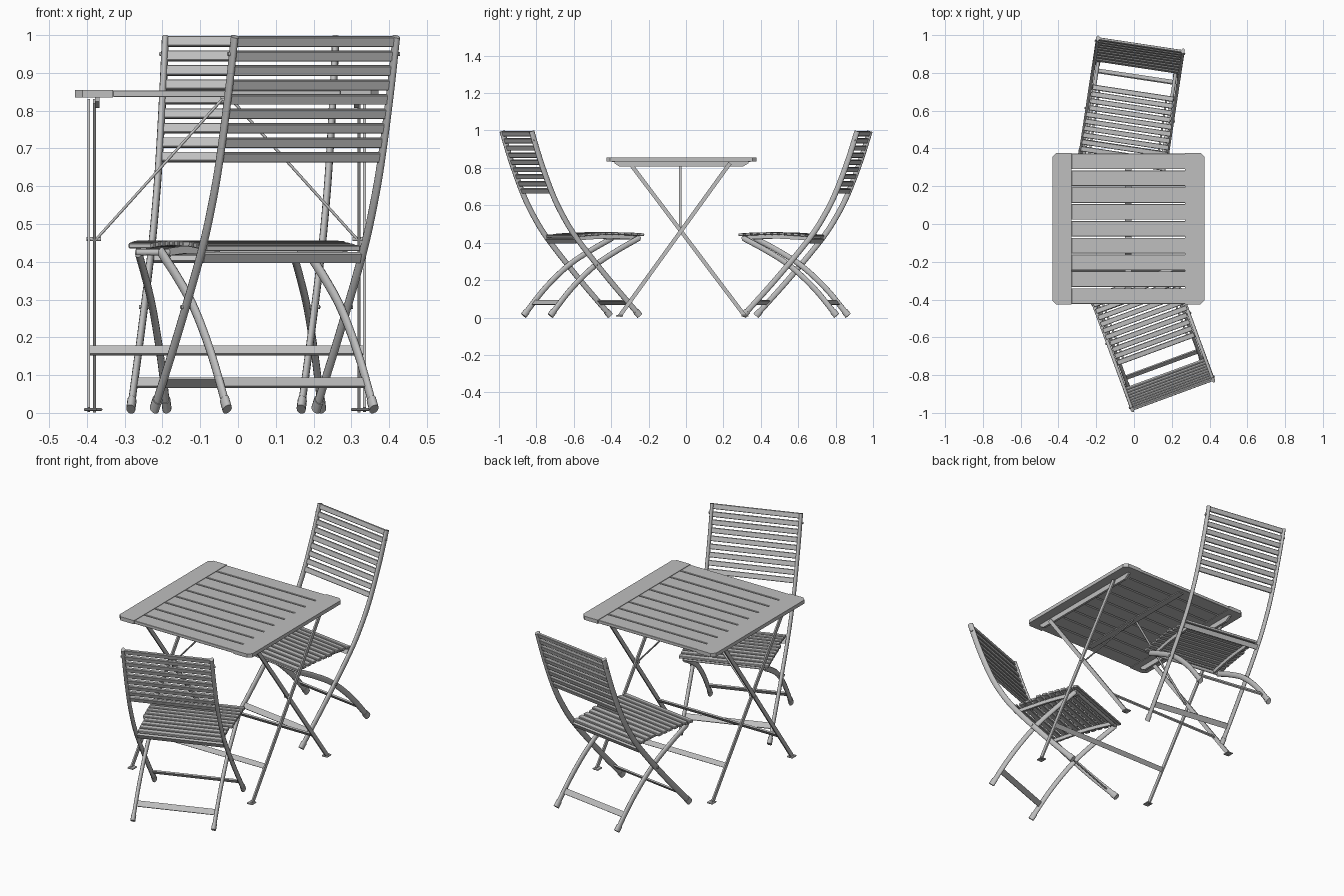
import bpy, bmesh, math
from mathutils import Matrix, Vector

cube = bpy.data.objects.get("Cube")
if cube:
    bpy.data.objects.remove(cube, do_unlink=True)

GREY = (0.52, 0.52, 0.52, 1)
mat = bpy.data.materials.new("plain_grey")
mat.use_nodes = True
mat.diffuse_color = GREY
mat.node_tree.nodes["Principled BSDF"].inputs["Base Color"].default_value = GREY


def finish(name, bm, place):
    bmesh.ops.recalc_face_normals(bm, faces=bm.faces)
    mesh = bpy.data.meshes.new(name)
    bm.to_mesh(mesh)
    bm.free()
    mesh.materials.append(mat)
    obj = bpy.data.objects.new(name, mesh)
    obj.matrix_world = place
    bpy.context.collection.objects.link(obj)
    return obj


def box(name, center, size, place=Matrix(), tilt=0, bevel=0.0):
    bm = bmesh.new()
    m = Matrix.Translation(center) @ Matrix.Rotation(tilt, 4, 'X') @ Matrix.Diagonal((*size, 1))
    bmesh.ops.create_cube(bm, size=1, matrix=m)
    if bevel:
        bmesh.ops.bevel(bm, geom=bm.edges[:], offset=bevel, segments=1, affect='EDGES')
    return finish(name, bm, place)


def prism(name, points, depth):
    # Extrude a closed outline of 3D points along a vector
    bm = bmesh.new()
    face = bm.faces.new([bm.verts.new(p) for p in points])
    new = bmesh.ops.extrude_face_region(bm, geom=[face])["geom"]
    bmesh.ops.translate(bm, vec=depth, verts=[v for v in new if isinstance(v, bmesh.types.BMVert)])
    return finish(name, bm, Matrix())


def sweep(name, path, rx, ry, place=Matrix(), sides=12):
    # Oval tube (or flat bar with 4 sides) along a path
    path = [Vector(p) for p in path]
    bm = bmesh.new()
    rings = []
    for i, p in enumerate(path):
        t = (path[min(i + 1, len(path) - 1)] - path[max(i - 1, 0)]).normalized()
        side = Vector((0, 1, 0)) if abs(t.x) > 0.5 else Vector((1, 0, 0))
        other = t.cross(side).normalized()
        ring = []
        for k in range(sides):
            a = 2 * math.pi * (k + 0.5) / sides
            ring.append(bm.verts.new(p + side * rx * math.cos(a) + other * ry * math.sin(a)))
        rings.append(ring)
    for a, b in zip(rings, rings[1:]):
        for k in range(sides):
            n = (k + 1) % sides
            bm.faces.new((a[k], a[n], b[n], b[k])).smooth = sides > 4
    bm.faces.new(rings[0])
    bm.faces.new(rings[-1])
    return finish(name, bm, place)


def smooth_path(pts, steps=5):
    # Catmull-Rom interpolation through (distance, height) points
    p = [Vector(q) for q in pts]
    p = [p[0] * 2 - p[1]] + p + [p[-1] * 2 - p[-2]]
    out = []
    for i in range(1, len(p) - 2):
        a, b, c, d = p[i - 1:i + 3]
        for s in range(steps):
            t = s / steps
            out.append(0.5 * (2 * b + (c - a) * t + (2 * a - 5 * b + 4 * c - d) * t ** 2
                              + (3 * b - a - 3 * c + d) * t ** 3))
    return out + [p[-2]]


def at_height(path, z):
    # Distance and lean angle of a path at a given height
    for a, b in zip(path, path[1:]):
        if min(a.y, b.y) <= z <= max(a.y, b.y):
            t = (z - a.y) / (b.y - a.y)
            return a.x + (b.x - a.x) * t, math.atan2(b.x - a.x, b.y - a.y)
    return path[-1].x, 0


UPRIGHT = smooth_path([(-0.014, 0.012), (0.165, 0.21), (0.34, 0.42), (0.425, 0.55), (0.485, 0.67), (0.55, 0.84), (0.6, 0.996)])
REAR_LEG = smooth_path([(0.484, 0.012), (0.365, 0.155), (0.235, 0.275), (0.11, 0.355), (-0.02, 0.425)])


def chair(tag, loc, angle):
    place = Matrix.Translation(loc) @ Matrix.Rotation(angle, 4, 'Z')

    for side, s in (("right", 1), ("left", -1)):
        # Long uprights and curved rear legs, each with a foot cap
        for part, path, x in (("upright", UPRIGHT, 0.228), ("rear_leg", REAR_LEG, 0.207)):
            line = [(s * x, -p.x, p.y) for p in path]
            sweep(f"{tag}_{side}_{part}", line, 0.0095, 0.015, place)
            a, b = Vector(line[0]), Vector(line[1])
            foot = [a - (b - a).normalized() * 0.003, a + (b - a).normalized() * 0.03]
            sweep(f"{tag}_{side}_{part}_cap", foot, 0.012, 0.018, place)
        # Pivot pins
        for pin, z in (("leg", 0.28), ("back", 0.95)):
            y = -at_height(UPRIGHT, z)[0]
            sweep(f"{tag}_{side}_{pin}_pin", [(s * 0.2, y, z), (s * 0.242, y, z)], 0.006, 0.006, place, 8)
        # Seat side rail
        rail = [(s * 0.18, -f, z) for f, z in smooth_path([(-0.025, 0.426), (0.14, 0.432), (0.34, 0.422)])]
        sweep(f"{tag}_{side}_seat_rail", rail, 0.008, 0.014, place, 4)

    # Back slats
    count = 9
    for i in range(count):
        z = 0.677 + i * (0.983 - 0.677) / (count - 1)
        f, lean = at_height(UPRIGHT, z)
        box(f"{tag}_back_slat_{i + 1}", (0, -f, z), (0.444, 0.013, 0.027), place, lean, 0.002)

    # Gently domed seat slats
    count = 11
    for i in range(count):
        t = i / (count - 1)
        f = -0.028 + 0.368 * t
        z = 0.449 - 0.035 * (t - 0.4) ** 2
        box(f"{tag}_seat_slat_{i + 1}", (0, -f, z), (0.46 if t < 0.7 else 0.434, 0.027, 0.014), place,
            (t - 0.4) * 0.19, 0.002)

    # Cross bars
    box(f"{tag}_seat_rear_bar", (0, -0.342, 0.411), (0.442, 0.014, 0.026), place, 0.5)
    sweep(f"{tag}_seat_front_bar", [(-0.212, 0.02, 0.425), (0.212, 0.02, 0.425)], 0.009, 0.009, place)
    for part, path, w in (("front", UPRIGHT, 0.445), ("rear", REAR_LEG, 0.405)):
        f, lean = at_height(path, 0.08)
        box(f"{tag}_{part}_foot_bar", (0, -f, 0.08), (w, 0.008, 0.03), place, lean)


chair("front_chair", (-0.002, -0.341, 0), math.radians(20.2))
chair("back_chair", (-0.056, 0.356, 0), math.radians(171.4))

# Table top: two end boards with clipped outer corners
CX, CY, HX, HY = -0.03, -0.025, 0.402, 0.401
for side, s in (("right", 1), ("left", -1)):
    c = 0.02
    outline = [(0.301, -HY), (HX - c, -HY), (HX, c - HY), (HX, HY - c), (HX - c, HY), (0.301, HY)]
    prism(f"table_{side}_end_board", [(CX + s * x, CY + y, 0.835) for x, y in outline], (0, 0, 0.02))
    # Tapered bearer below each end board
    bearer = [(-0.358, 0.835), (-0.358, 0.824), (-0.33, 0.807), (0.33, 0.807), (0.358, 0.824), (0.358, 0.835)]
    prism(f"table_{side}_bearer", [(CX + s * 0.343 - 0.006, CY + y, z) for y, z in bearer], (0.012, 0, 0))

# Table slats
count = 9
pitch = 2 * HY / count
for i in range(count):
    y = CY - HY + pitch * (i + 0.5)
    box(f"table_slat_{i + 1}", (CX, y, 0.845), (0.602, pitch - 0.007, 0.017), bevel=0.0015)
box("table_middle_batten", (CX, CY, 0.835), (0.035, 0.74, 0.006))

# Crossed leg frames, feet and stretchers
PIVOT = (-0.03, 0.46)
for frame, top, bottom, half in (("inner", -0.30, 0.315, 0.35), ("outer", 0.235, -0.355, 0.365)):
    for side, s in (("right", 1), ("left", -1)):
        x = CX + s * half
        sweep(f"table_{frame}_{side}_leg", [(x, top, 0.825), (x, bottom, 0.008)], 0.0055, 0.015, sides=4)
        box(f"table_{frame}_{side}_foot", (x - s * 0.004, bottom, 0.009), (0.034, 0.038, 0.007), bevel=0.002)
    t = (0.82 - 0.165) / 0.812
    lean = -math.atan2(top - bottom, 0.812)
    box(f"table_{frame}_stretcher", (CX, top + (bottom - top) * t, 0.165), (2 * half, 0.008, 0.026), tilt=lean)

# Diagonal braces from the leg pivots up to the middle batten
for side, s in (("right", 1), ("left", -1)):
    x = CX + s * 0.345
    sweep(f"table_{side}_brace", [(x, PIVOT[0], PIVOT[1]), (CX + s * 0.012, PIVOT[0], 0.83)], 0.007, 0.004, sides=8)
    sweep(f"table_{side}_pivot_pin", [(x - s * 0.012, *PIVOT), (x + s * 0.026, *PIVOT)], 0.006, 0.006, sides=8)
